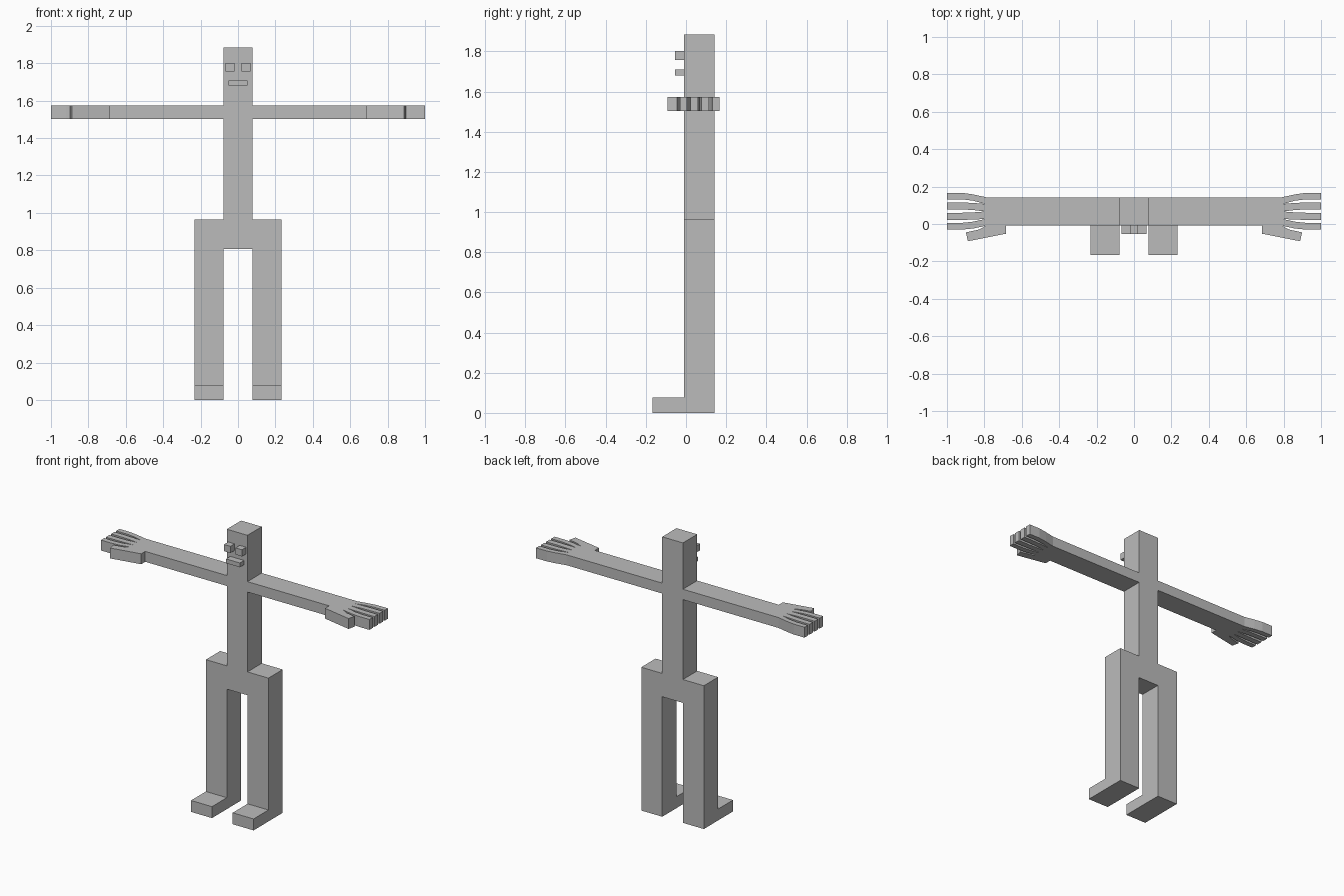
import bpy, bmesh
from mathutils import Vector

if "Cube" in bpy.data.objects:
    bpy.data.objects.remove(bpy.data.objects["Cube"])

grey = bpy.data.materials.new("plain grey")
grey.diffuse_color = (0.5, 0.5, 0.5, 1)
grey.use_nodes = True
grey.node_tree.nodes["Principled BSDF"].inputs["Base Color"].default_value = grey.diffuse_color

FRONT, BACK = -0.009, 0.143
ARM_LOW, ARM_TOP = 1.503, 1.573
WRIST = 0.685


def extrude(name, points, depth, mirror=False):
    """Flat outline extruded along depth, optionally mirrored left to right."""
    bm = bmesh.new()
    face = bm.faces.new([bm.verts.new(p) for p in points])
    new = bmesh.ops.extrude_face_region(bm, geom=[face])["geom"]
    bmesh.ops.translate(bm, vec=Vector(depth),
                        verts=[v for v in new if isinstance(v, bmesh.types.BMVert)])
    bmesh.ops.recalc_face_normals(bm, faces=bm.faces)
    mesh = bpy.data.meshes.new(name)
    bm.to_mesh(mesh)
    bm.free()
    mesh.materials.append(grey)
    obj = bpy.data.objects.new(name, mesh)
    bpy.context.collection.objects.link(obj)
    if mirror:
        mod = obj.modifiers.new("mirror", 'MIRROR')
        mod.use_mirror_merge = False
    return obj


def block(name, x0, x1, y0, y1, z0, z1, mirror=False):
    corners = [(x0, y0, z0), (x1, y0, z0), (x1, y0, z1), (x0, y0, z1)]
    return extrude(name, corners, (0, y1 - y0, 0), mirror)


# Head, torso, straight arms, hips and legs as one silhouette
half = [(0.077, 1.885), (0.077, ARM_TOP), (WRIST, ARM_TOP), (WRIST, ARM_LOW),
        (0.077, ARM_LOW), (0.077, 0.965), (0.233, 0.965), (0.233, 0),
        (0.077, 0), (0.077, 0.808)]
outline = half + [(-x, z) for x, z in reversed(half)]
extrude("body", [(x, FRONT, z) for x, z in outline], (0, BACK - FRONT, 0))

# Feet
block("foot", 0.077, 0.233, -0.167, FRONT, 0, 0.077, True)

# Eyes and mouth
block("eye", 0.019, 0.067, -0.054, FRONT, 1.757, 1.802, True)
block("mouth", -0.051, 0.051, -0.054, FRONT, 1.68, 1.709)

# Hand: thumb, then four fingers that fan out and straighten
hand = [(WRIST, FRONT), (WRIST, -0.052), (0.888, -0.092), (0.899, -0.045),
        (0.83, -0.03), (0.79, FRONT)]
tips = [(-0.030, 0.006), (0.022, 0.060), (0.078, 0.115), (0.132, 0.167)]
valleys = [0.027, 0.067, 0.107]
hand += [(0.86, -0.024), (0.92, -0.030)]
for i, (low, high) in enumerate(tips):
    hand += [(1.0, low), (1.0, high)]
    if i < 3:
        v, nxt = valleys[i], tips[i + 1][0]
        hand += [(0.92, high), (0.86, high * 0.7 + v * 0.3), (0.795, v),
                 (0.86, nxt * 0.7 + v * 0.3), (0.92, nxt)]
hand += [(0.92, 0.167), (0.86, 0.158), (0.79, BACK), (WRIST, BACK)]
extrude("hand", [(x, y, ARM_LOW) for x, y in hand], (0, 0, ARM_TOP - ARM_LOW), True)
